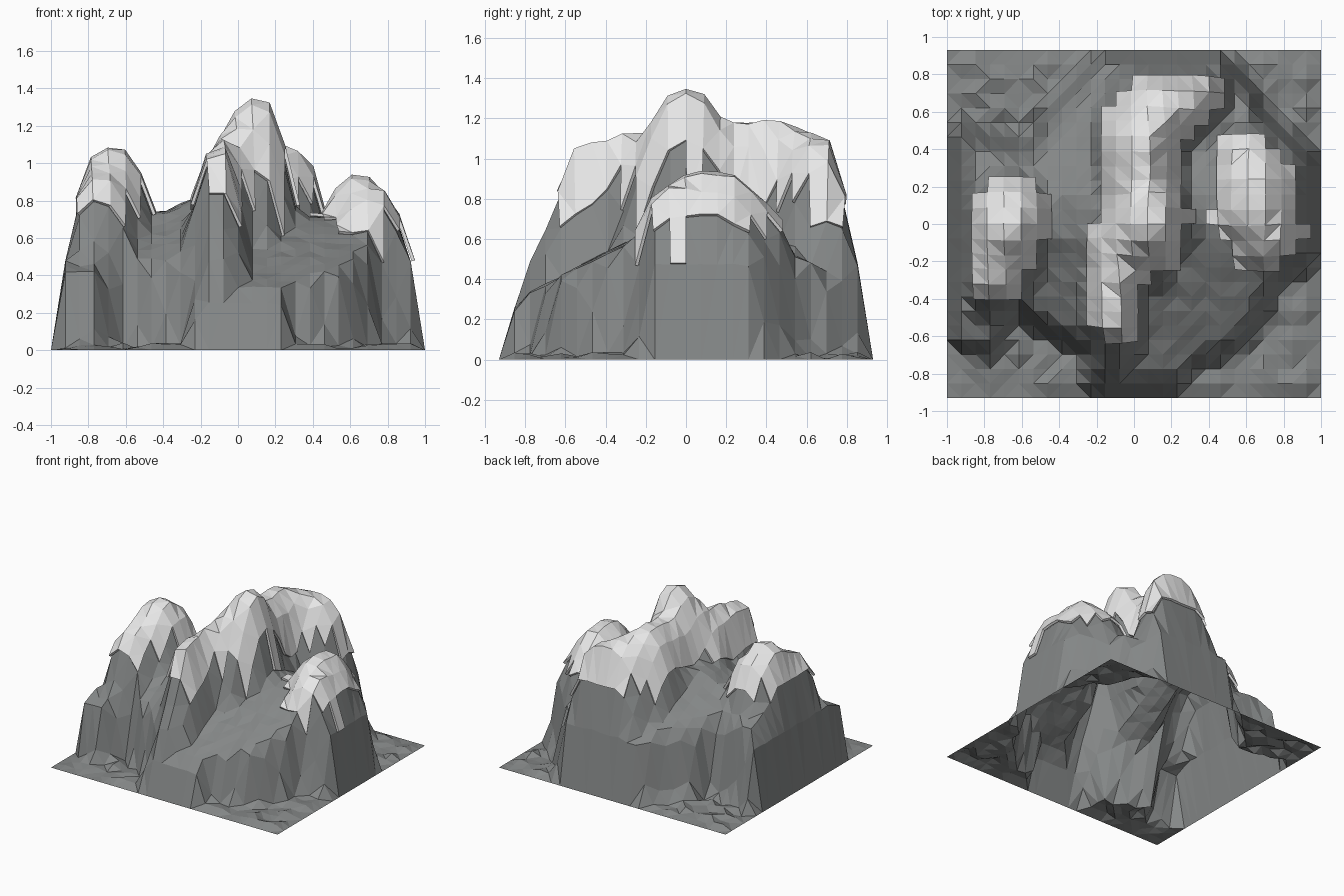
import bpy, bmesh, math, random

if "Cube" in bpy.data.objects:
    bpy.data.objects.remove(bpy.data.objects["Cube"])

random.seed(4)
NX, NY, HX, HY = 26, 24, 1.0, 0.93


def material(name, rgb):
    m = bpy.data.materials.new(name)
    m.diffuse_color = (*rgb, 1)
    m.use_nodes = True
    m.node_tree.nodes["Principled BSDF"].inputs["Base Color"].default_value = m.diffuse_color
    return m


ROCK = material("rock grey", (0.235, 0.245, 0.245))
SNOW = material("snow white", (0.84, 0.84, 0.84))

# Footprint where the cliffs meet the flat ground
FOOT = [(-1, -.68), (-.74, -.72), (-.62, -.52), (-.45, -.62), (-.29, -.7), (-.24, -.93), (.25, -.93),
        (.28, -.8), (.6, -.66), (.75, -.45), (.8, -.3), (1, -.22), (1, .33), (.92, .44), (.72, .6),
        (.65, .75), (.5, .93), (-.2, .93), (-.34, .76), (-.5, .62), (-.56, .46), (-.8, .5), (-1, .6)]

# Ridge lines (x, y, z), snow line height, snow reach, east steepness, spur steepness
RIDGES = [
    ([(-.1, -.5, 1.06), (-.08, -.3, 1.1), (-.04, -.18, 1.13), (.1, 0, 1.33), (.06, .2, 1.16), (.05, .42, 1.18),
      (.12, .58, 1.13), (.3, .7, 1.06)], .82, .26, 1.45, .5),
    ([(-.75, -.24, .93), (-.68, -.02, 1.07), (-.66, .06, 1.02)], .77, .23, 1.0, 0),
    ([(.7, -.05, .86), (.65, .08, .93), (.65, .2, .91), (.61, .34, .78)], .6, .22, 1.1, 0)]

DROP = [(0, 0), (.08, .03), (.14, .12), (.2, .28), (.3, .55), (.4, .9), (.6, 1.6)]
WALL = [(0, 0), (.13, .43), (.26, .7), (.33, .88), (.42, 1.12), (.6, 1.6), (1, 3)]


def interp(table, v):
    for (a, p), (b, q) in zip(table, table[1:]):
        if v <= b:
            return p + (q - p) * max(0, v - a) / (b - a)
    return table[-1][1]


def ramp(v, a, b):
    return min(1, max(0, (v - a) / (b - a)))


def nearest(x, y, a, b):
    """Offset from segment ab and the parameter along it."""
    dx, dy = b[0] - a[0], b[1] - a[1]
    t = ramp(((x - a[0]) * dx + (y - a[1]) * dy) / (dx * dx + dy * dy), 0, 1)
    return x - a[0] - t * dx, y - a[1] - t * dy, t


def inside_depth(x, y):
    inside, d = False, 9
    for a, b in zip(FOOT, FOOT[1:] + FOOT[:1]):
        if (a[1] > y) != (b[1] > y) and x < a[0] + (y - a[1]) * (b[0] - a[0]) / (b[1] - a[1]):
            inside = not inside
        ex, ey, _ = nearest(x, y, a, b)
        d = min(d, math.hypot(ex, ey))
    return d if inside else 0


def ridge(x, y, r):
    """Height under a ridge and distance from its line."""
    best = (-9, 9)
    for a, b in zip(r[0], r[0][1:]):
        ex, ey, t = nearest(x, y, a, b)
        side = (r[3] if ex > 0 else 1) * (1 + r[4] * ramp(-y, .1, .25))
        d = math.hypot(ex * side, ey)
        best = max(best, (a[2] + t * (b[2] - a[2]) - interp(DROP, d), d))
    return best


def height(x, y):
    # steep cliffs all round, with a gentler buttress at the front
    wall = min(interp(WALL, inside_depth(x, y) * 1.95), interp(WALL, y + HY))
    saddle = .71 + .1 * ramp(x, -.44, -.25) * ramp(-x, 0, .1)
    saddle -= .52 * max(0, -y - .05) + .5 * max(0, y - .15)
    return max(0, min(wall, max([saddle] + [ridge(x, y, r)[0] for r in RIDGES])))


# Rock: an open low-poly height field
rock = bmesh.new()
grid = []
for j in range(NY + 1):
    row = []
    for i in range(NX + 1):
        x, y = -HX + 2 * HX * i / NX, -HY + 2 * HY * j / NY
        z = height(x, y)
        if 0 < i < NX and 0 < j < NY:
            z += random.uniform(0, .04) if z < .05 else random.uniform(-.008, .008)
        else:
            z = 0
        row.append(rock.verts.new((x, y, z)))
    grid.append(row)
for j in range(NY):
    for i in range(NX):
        a, b, c, d = grid[j][i], grid[j][i + 1], grid[j + 1][i + 1], grid[j + 1][i]
        # split each cell along its flatter diagonal
        if abs(a.co.z - c.co.z) < abs(b.co.z - d.co.z):
            rock.faces.new((a, b, c)), rock.faces.new((a, c, d))
        else:
            rock.faces.new((a, b, d)), rock.faces.new((b, c, d))
rock.normal_update()


def finish(bm, name, mat):
    me = bpy.data.meshes.new(name)
    bm.to_mesh(me)
    me.materials.append(mat)
    ob = bpy.data.objects.new(name, me)
    bpy.context.collection.objects.link(ob)
    return ob


finish(rock, "rock_mountain", ROCK)

# Snow caps: whole cells of the rock surface near each ridge, lifted and thickened
for name, r in zip(("main_snow_cap", "left_snow_cap", "right_snow_cap"), RIDGES):
    cap = rock.copy()
    keep = {}
    bare = []
    for f in cap.faces:
        c = f.calc_center_median()
        cell = (int((c.x + HX) / 2 / HX * NX), int((c.y + HY) / 2 / HY * NY))
        if cell not in keep:
            x, y = -HX + (cell[0] + .5) * 2 * HX / NX, -HY + (cell[1] + .5) * 2 * HY / NY
            n = random.uniform(-.05, .05)
            keep[cell] = height(x, y) > r[1] + n and ridge(x, y, r)[1] < r[2] + n * .4
        if not keep[cell]:
            bare.append(f)
    bmesh.ops.delete(cap, geom=bare, context='FACES')
    cap.normal_update()
    for v, n in [(v, v.normal.copy()) for v in cap.verts]:
        v.co += n * .006
    ob = finish(cap, name, SNOW)
    mod = ob.modifiers.new("thickness", 'SOLIDIFY')
    mod.thickness, mod.offset = .018, 1
    cap.free()
rock.free()
